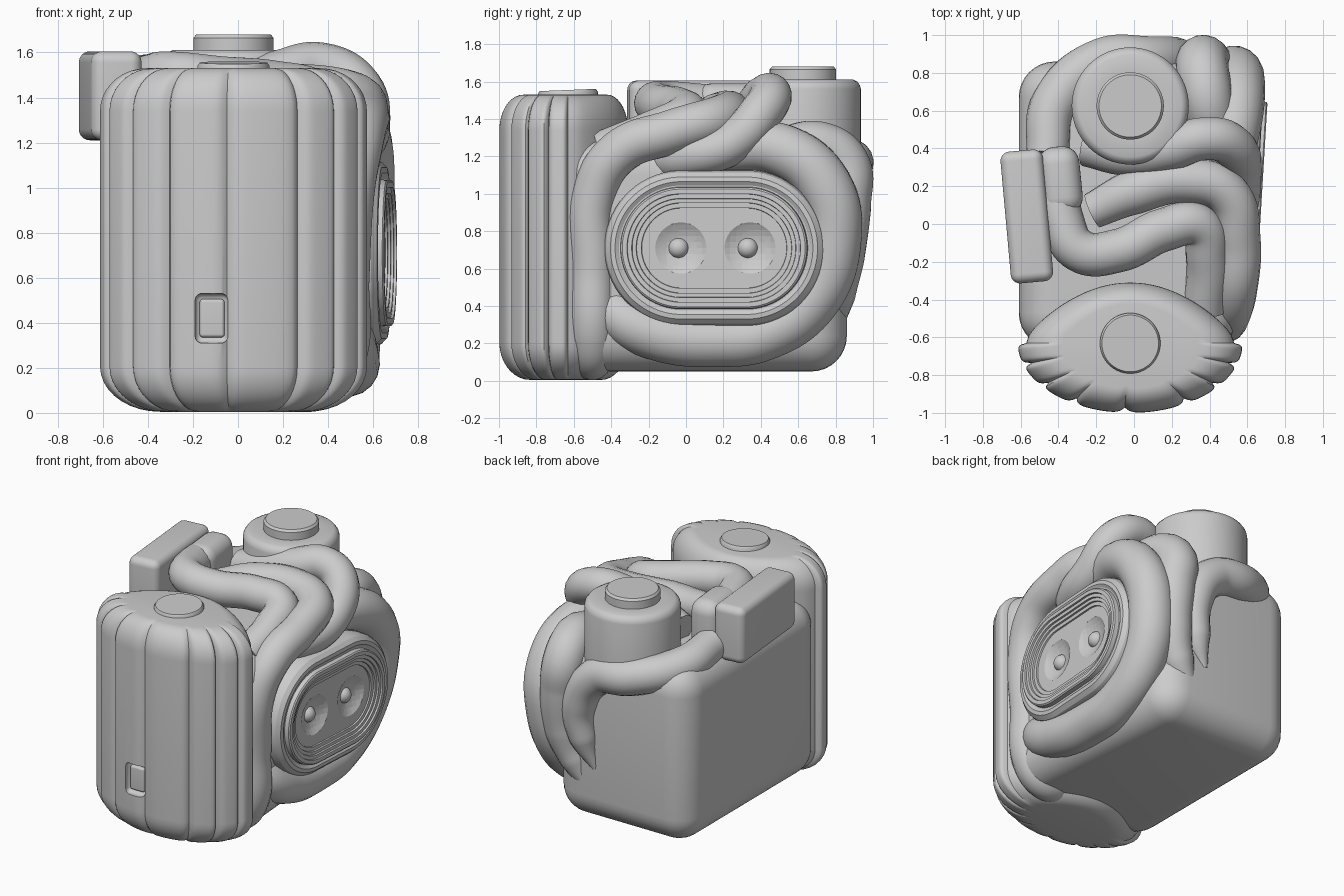
import bpy, bmesh, math
from mathutils import Vector

if "Cube" in bpy.data.objects:
    bpy.data.objects.remove(bpy.data.objects["Cube"])

def finish(o, angle=35):
    bpy.ops.object.select_all(action='DESELECT')
    bpy.context.view_layer.objects.active = o
    o.select_set(True)
    bpy.ops.object.convert(target='MESH')
    bpy.ops.object.shade_smooth_by_angle(angle=math.radians(angle))
    return o

def loft(name, rings):
    """Skin a list of closed rings and cap both ends."""
    bm = bmesh.new()
    vs = [[bm.verts.new(p) for p in r] for r in rings]
    n = len(vs[0])
    for a, b in zip(vs, vs[1:]):
        for i in range(n):
            j = (i + 1) % n
            bm.faces.new((a[i], a[j], b[j], b[i]))
    bm.faces.new(vs[0][::-1])
    bm.faces.new(vs[-1])
    bmesh.ops.recalc_face_normals(bm, faces=bm.faces)
    me = bpy.data.meshes.new(name)
    bm.to_mesh(me)
    bm.free()
    o = bpy.data.objects.new(name, me)
    bpy.context.collection.objects.link(o)
    return o

def box(name, lo, hi, r, rot=0, shrink_corner=0):
    lo, hi = Vector(lo), Vector(hi)
    bpy.ops.mesh.primitive_cube_add(size=1, location=(lo + hi) / 2)
    o = bpy.context.object
    o.name = name
    o.scale = hi - lo
    bpy.ops.object.transform_apply(location=False, rotation=False)
    o.rotation_euler.z = rot
    for v in o.data.vertices:
        if v.co.x > 0 and v.co.y > 0:
            v.co.x -= shrink_corner
    m = o.modifiers.new('round', 'BEVEL')
    m.width, m.segments = r, 8
    return finish(o)

def lathe(name, c, prof, tilt=0):
    rings = [[(r * math.cos(i * math.tau / 64), r * math.sin(i * math.tau / 64), z)
              for i in range(64)] for r, z in prof]
    o = loft(name, rings)
    o.location = c
    o.rotation_euler.x = tilt
    return finish(o)

def tube(name, pts, r, radii=None):
    cu = bpy.data.curves.new(name, 'CURVE')
    cu.dimensions = '3D'
    cu.bevel_depth, cu.bevel_resolution = r, 7
    cu.resolution_u, cu.use_fill_caps = 10, True
    s = cu.splines.new('BEZIER')
    s.bezier_points.add(len(pts) - 1)
    for i, (bp, p) in enumerate(zip(s.bezier_points, pts)):
        bp.co = p
        bp.handle_left_type = bp.handle_right_type = 'AUTO'
        bp.radius = radii[i] if radii else 1
    o = bpy.data.objects.new(name, cu)
    bpy.context.collection.objects.link(o)
    return finish(o, 50)

def cut(o, cutter, angle=35):
    m = o.modifiers.new('cut', 'BOOLEAN')
    m.object, m.operation, m.solver = cutter, 'DIFFERENCE', 'EXACT'
    finish(o, angle)
    bpy.data.objects.remove(cutter)

# main body, narrower at the right rear
box('body', (-0.61, -0.66, 0.05), (0.56, 0.86, 1.29), 0.19, 0, 0.12)

# ribbed front grip: scalloped front, arched back, rounded at top and bottom
seams = [-90, -72, -52, -31, -3, 31, 52, 72, 90]
def grip_ring(z, s, depth):
    pts = []
    for a, b in zip(seams, seams[1:]):
        for k in range(14):
            u = k / 14
            t = math.radians(a + (b - a) * u)
            m = s * (1 - depth * (2 * u - 1) ** 6)
            pts.append((-0.02 + 0.595 * m * math.sin(t), -0.63 - 0.37 * m * math.cos(t), z))
    for k in range(30):
        u = 1 - 2 * k / 30
        m = s * (1 - depth * u ** 12)
        pts.append((-0.02 + 0.595 * m * u, -0.63 + 0.32 * s * (1 - u * u), z))
    return pts
rings = []
for k in range(10):
    a = k / 9 * math.pi / 2
    rings.append(grip_ring(0.005 + 0.2 * (1 - math.cos(a)), 0.55 + 0.45 * math.sin(a), 0.075))
for k in range(10):
    a = k / 9 * math.pi / 2
    rings.append(grip_ring(1.34 + 0.19 * math.sin(a), 0.65 + 0.35 * math.cos(a), 0.075))
grip = finish(loft('front_grip', rings), 40)
cut(grip, box('port_cutter', (-0.19, -1.1, 0.31), (-0.045, -0.945, 0.53), 0.03))
box('port_cover', (-0.17, -0.97, 0.335), (-0.06, -0.9, 0.505), 0.015)
lathe('grip_button', (-0.02, -0.63, 1.5), [(0.16, -0.02), (0.16, 0.04), (0.15, 0.055)], 0.04)

# rear turret with button
lathe('turret', (-0.02, 0.625, 0), [(0.31, 1.15), (0.31, 1.56), (0.305, 1.58),
      (0.29, 1.6), (0.27, 1.61), (0.19, 1.61)])
lathe('turret_button', (-0.02, 0.625, 0), [(0.178, 1.58), (0.178, 1.665), (0.165, 1.68)])

# viewfinder block and its pad on the left
box('viewfinder', (-0.68, -0.31, 1.21), (-0.455, 0.39, 1.605), 0.05, 0.09)
box('viewfinder_pad', (-0.5, 0.05, 1.2), (-0.28, 0.41, 1.59), 0.09, 0.1)

# tubes winding over the top
tube('column_tube', [(0.15, -0.5, 0.12), (0.36, -0.5, 0.12), (0.45, -0.5, 0.25), (0.465, -0.5, 0.6),
     (0.49, -0.49, 1.0), (0.53, -0.36, 1.22), (0.55, -0.08, 1.33), (0.49, 0.16, 1.4),
     (0.28, 0.23, 1.43), (0.0, 0.17, 1.42), (-0.22, 0.07, 1.38)], 0.12,
     [0.7, 0.9, 1, 1, 1, 1, 1, 1, 1, 1, 0.8])
tube('zigzag_tube', [(-0.41, 0.3, 1.45), (-0.38, 0.02, 1.48), (-0.29, -0.14, 1.49),
     (-0.08, -0.14, 1.47), (0.16, -0.03, 1.45), (0.34, -0.01, 1.41), (0.39, -0.18, 1.33),
     (0.37, -0.45, 1.22)], 0.115)
tube('turret_tube', [(-0.25, 0.42, 1.36), (-0.03, 0.37, 1.42), (0.2, 0.4, 1.5), (0.36, 0.45, 1.53),
     (0.51, 0.42, 1.46), (0.56, 0.24, 1.27), (0.5, 0.0, 1.2), (0.35, -0.15, 1.18)], 0.115)

# tubes on the back, tapering to tips
taper = [0.9, 1, 1, 1, 0.95, 0.75, 0.2]
tube('shoulder_tube', [(-0.46, 0.36, 1.3), (-0.42, 0.64, 1.24), (-0.17, 0.86, 1.18),
     (0.08, 0.87, 1.12), (0.22, 0.87, 0.9), (0.2, 0.86, 0.65), (0.12, 0.84, 0.45)], 0.125, taper)
tube('back_tube', [(0.42, 0.5, 1.22), (0.38, 0.7, 1.25), (0.36, 0.84, 1.16),
     (0.38, 0.85, 0.95), (0.37, 0.82, 0.65), (0.3, 0.8, 0.45), (0.17, 0.8, 0.25)], 0.14, taper)

# thick tube around the lens
tube('lens_surround', [(0.35, -0.48, 0.5), (0.46, -0.35, 0.34), (0.485, -0.12, 0.24),
     (0.485, 0.15, 0.215), (0.485, 0.42, 0.25), (0.49, 0.67, 0.43), (0.52, 0.79, 0.75),
     (0.545, 0.74, 1.04), (0.53, 0.52, 1.23), (0.46, 0.25, 1.24), (0.33, 0.0, 1.15)], 0.15,
     [0.7, 0.9, 0.95, 0.95, 0.95, 1, 1, 1, 0.95, 0.85, 0.7])

# stepped oval lens plate on the right
def oval(d, x):
    h, l = 0.41 - d, 0.175
    pts = []
    for k in range(64):
        t = math.tau * (k + 0.5) / 64
        pts.append((x, math.copysign(l, math.cos(t)) + h * math.cos(t), h * math.sin(t)))
    return pts
steps = [(-0.01, -0.25), (-0.005, -0.05), (0.005, -0.02), (0.03, 0.005), (0.055, 0.008), (0.075, -0.005),
         (0.083, -0.005), (0.086, 0.025), (0.095, 0.032), (0.12, 0.032), (0.122, 0.02),
         (0.145, 0.02), (0.147, 0.008), (0.168, 0.008), (0.17, -0.004), (0.195, -0.004),
         (0.197, -0.014)]
lens = loft('lens_plate', [oval(d, x) for d, x in steps])
lens.location = (0.645, 0.15, 0.71)
lens.rotation_euler.z = -0.06
finish(lens, 30)
for y in (-0.04, 0.33):
    x = 0.63 + 0.06 * (y - 0.15)
    bpy.ops.mesh.primitive_uv_sphere_add(segments=48, ring_count=24, radius=0.25, location=(x + 0.21, y, 0.71))
    cut(lens, bpy.context.object, 20)
    bpy.ops.mesh.primitive_uv_sphere_add(segments=32, ring_count=16, radius=0.055, location=(x - 0.05, y, 0.71))
    bpy.context.object.name = 'lens_bead'
    finish(bpy.context.object)
